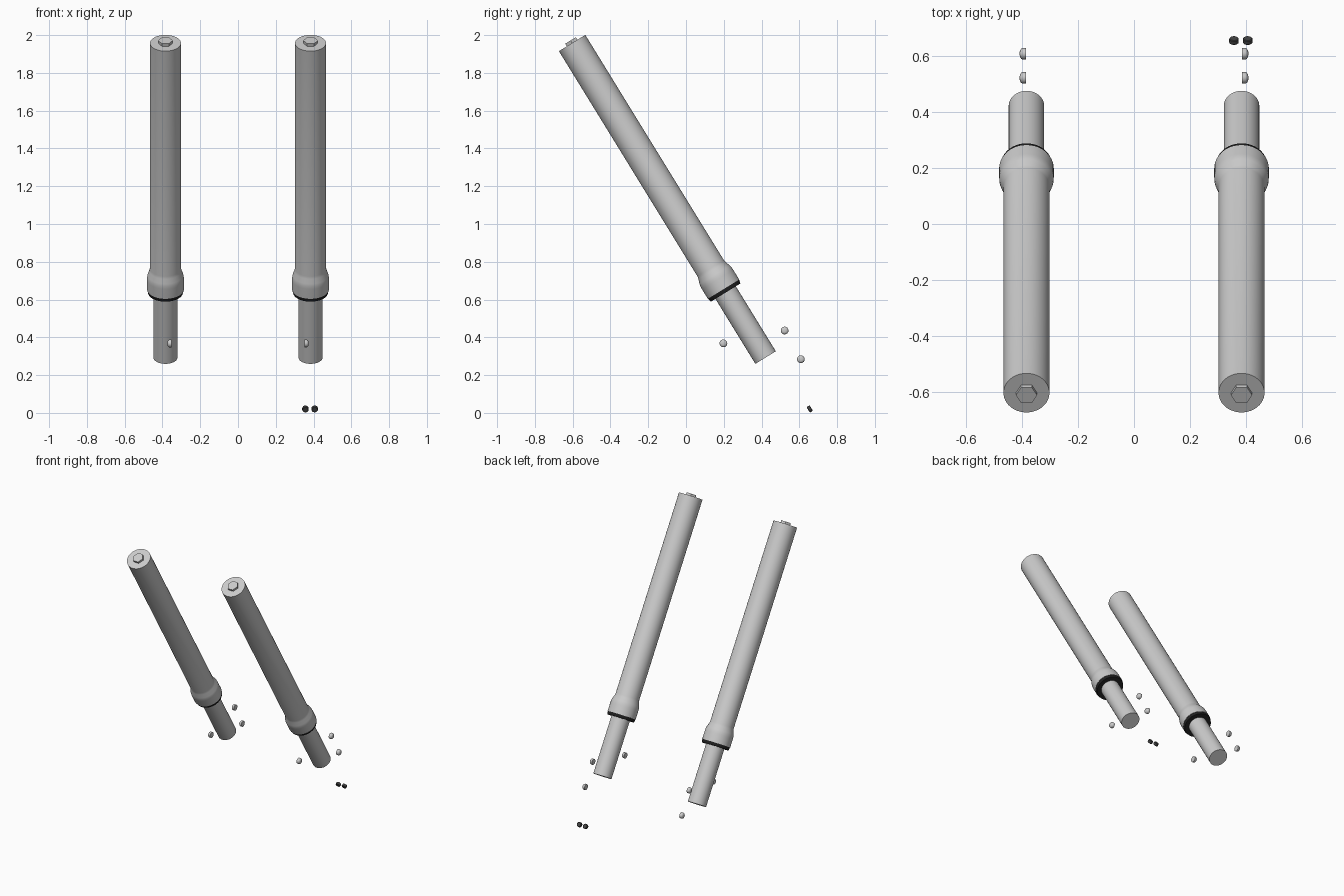
import bpy, bmesh, math
from mathutils import Matrix, Vector

if "Cube" in bpy.data.objects:
    bpy.data.objects.remove(bpy.data.objects["Cube"])

TILT = math.radians(31.6)
AXIS = Vector((0, math.sin(TILT), -math.cos(TILT)))    # down along a fork leg
FORWARD = Vector((0, math.cos(TILT), math.sin(TILT)))  # across a fork leg

black = bpy.data.materials.new("black_rubber")
black.diffuse_color = (0.015, 0.015, 0.015, 1)
black.use_nodes = True
black.node_tree.nodes["Principled BSDF"].inputs["Base Color"].default_value = black.diffuse_color
dark = bpy.data.materials.new("dark_metal")
dark.diffuse_color = (0.06, 0.06, 0.06, 1)
dark.use_nodes = True
dark.node_tree.nodes["Principled BSDF"].inputs["Base Color"].default_value = dark.diffuse_color


def lathe(name, profile, origin, axis, segs=48, mat=None):
    """Closed solid turned from (radius, distance along axis) points."""
    bm = bmesh.new()
    rings = []
    for r, t in profile:
        rings.append([bm.verts.new((r * math.cos(2 * math.pi * i / segs),
                                    r * math.sin(2 * math.pi * i / segs), t))
                      for i in range(segs)])
    for a, b in zip(rings, rings[1:]):
        for i in range(segs):
            j = (i + 1) % segs
            bm.faces.new((a[i], a[j], b[j], b[i]))
    bm.faces.new(rings[0][::-1])
    bm.faces.new(rings[-1])
    bmesh.ops.recalc_face_normals(bm, faces=bm.faces)
    me = bpy.data.meshes.new(name)
    bm.to_mesh(me)
    bm.free()
    ob = bpy.data.objects.new(name, me)
    bpy.context.collection.objects.link(ob)
    x = Vector((0, 1, 0)) if abs(axis.x) > 0.5 else Vector((1, 0, 0))
    y = axis.cross(x)
    m = Matrix((x, y, axis)).transposed().to_4x4()
    m.translation = origin
    ob.matrix_world = m
    if mat:
        me.materials.append(mat)
    return ob


for s, side in ((-1, "left"), (1, "right")):
    top = Vector((s * 0.384, -0.603, 1.958))
    # outer tube with flared collar
    lathe("outer_tube_" + side,
          [(0.082, 0), (0.082, 1.40), (0.085, 1.415), (0.094, 1.44),
           (0.097, 1.455), (0.0975, 1.47), (0.0975, 1.53)], top, AXIS)
    # rubber seal under the collar
    lathe("seal_" + side, [(0.096, 1.528), (0.096, 1.535), (0.092, 1.551)],
          top, AXIS, mat=black)
    # sliding inner tube
    lathe("inner_tube_" + side, [(0.0635, 1.50), (0.0635, 1.955)], top, AXIS)
    # hexagonal cap on top
    lathe("hex_cap_" + side, [(0.038, -0.016), (0.038, 0.01)], top, AXIS, segs=6)
    # three domed bolt heads, flat side facing inward
    button = [(0.0205, 0), (0.0205, 0.013), (0.018, 0.018), (0.013, 0.0215), (0.007, 0.023)]
    for i, (x, y, z) in enumerate(((0.351, 0.198, 0.368),
                                   (0.385, 0.522, 0.436),
                                   (0.385, 0.608, 0.284))):
        lathe(f"bolt_head_{side}_{i + 1}", button, Vector((s * x, y, z)),
              Vector((s, 0, 0)), segs=24)

# pair of small dark buttons near the ground
for i, x in enumerate((0.357, 0.406)):
    lathe(f"small_button_{i + 1}",
          [(0.0145, -0.0095), (0.017, -0.007), (0.017, 0.007), (0.0145, 0.0095)],
          Vector((x, 0.655, 0.021)), FORWARD, segs=24, mat=dark)

# smooth shading with sharp edges kept
bpy.ops.object.select_all(action='SELECT')
bpy.context.view_layer.objects.active = bpy.context.selected_objects[0]
bpy.ops.object.shade_smooth_by_angle(angle=math.radians(35))
